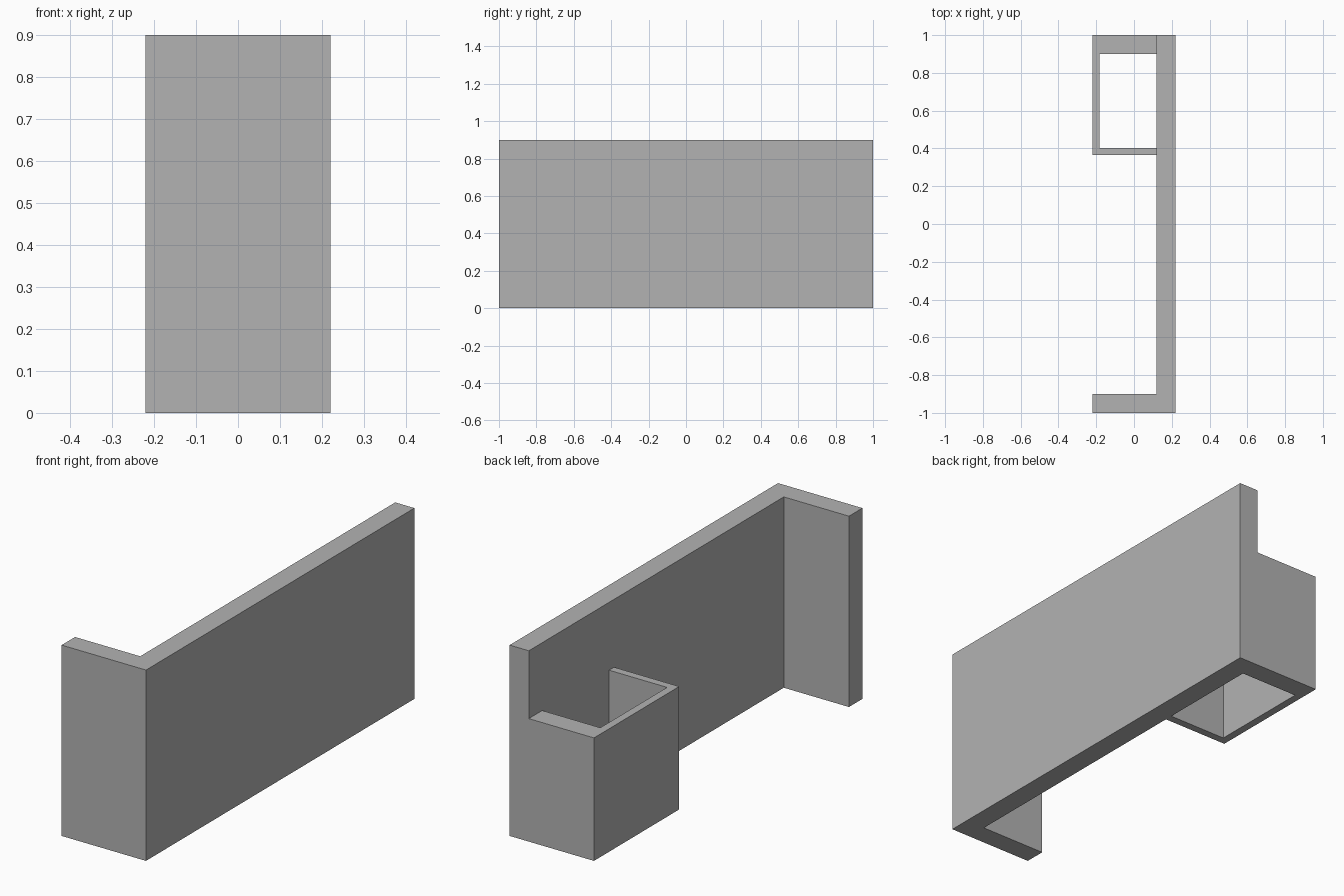
import bpy
import bmesh

cube = bpy.data.objects.get("Cube")
if cube:
    bpy.data.objects.remove(cube, do_unlink=True)

# Single plain grey finish
GREY = (0.45, 0.45, 0.45, 1.0)
grey = bpy.data.materials.new("plain_grey")
grey.use_nodes = True
grey.diffuse_color = GREY
grey.node_tree.nodes["Principled BSDF"].inputs["Base Color"].default_value = GREY


def extrude_plan(name, plan, height):
    """Raise a floor-plan outline from the ground to the given height."""
    bm = bmesh.new()
    base = bm.faces.new([bm.verts.new((x, y, 0)) for x, y in plan])
    raised = bmesh.ops.extrude_face_region(bm, geom=[base], use_keep_orig=True)
    top = [v for v in raised["geom"] if isinstance(v, bmesh.types.BMVert)]
    bmesh.ops.translate(bm, verts=top, vec=(0, 0, height))
    bmesh.ops.recalc_face_normals(bm, faces=bm.faces[:])
    mesh = bpy.data.meshes.new(name)
    bm.to_mesh(mesh)
    bm.free()
    mesh.materials.append(grey)
    obj = bpy.data.objects.new(name, mesh)
    bpy.context.collection.objects.link(obj)
    return obj


RIGHT, INNER, LEFT = -0.22, 0.12, 0.22   # outer right, wall face, outer left
FRONT, BACK = -1.0, 1.0
THICK = 0.10                             # main wall thickness

# Tall wall with a return at the front end
extrude_plan("tall_wall", [
    (RIGHT, FRONT), (LEFT, FRONT), (LEFT, BACK), (INNER, BACK),
    (INNER, FRONT + THICK), (RIGHT, FRONT + THICK)], 0.90)

# Low open enclosure: thick back wall, thin side and front walls
SIDE, NEAR, NEAR_IN = -0.183, 0.365, 0.402
extrude_plan("low_enclosure", [
    (INNER, BACK), (RIGHT, BACK), (RIGHT, NEAR), (INNER, NEAR),
    (INNER, NEAR_IN), (SIDE, NEAR_IN), (SIDE, BACK - THICK),
    (INNER, BACK - THICK)], 0.58)
